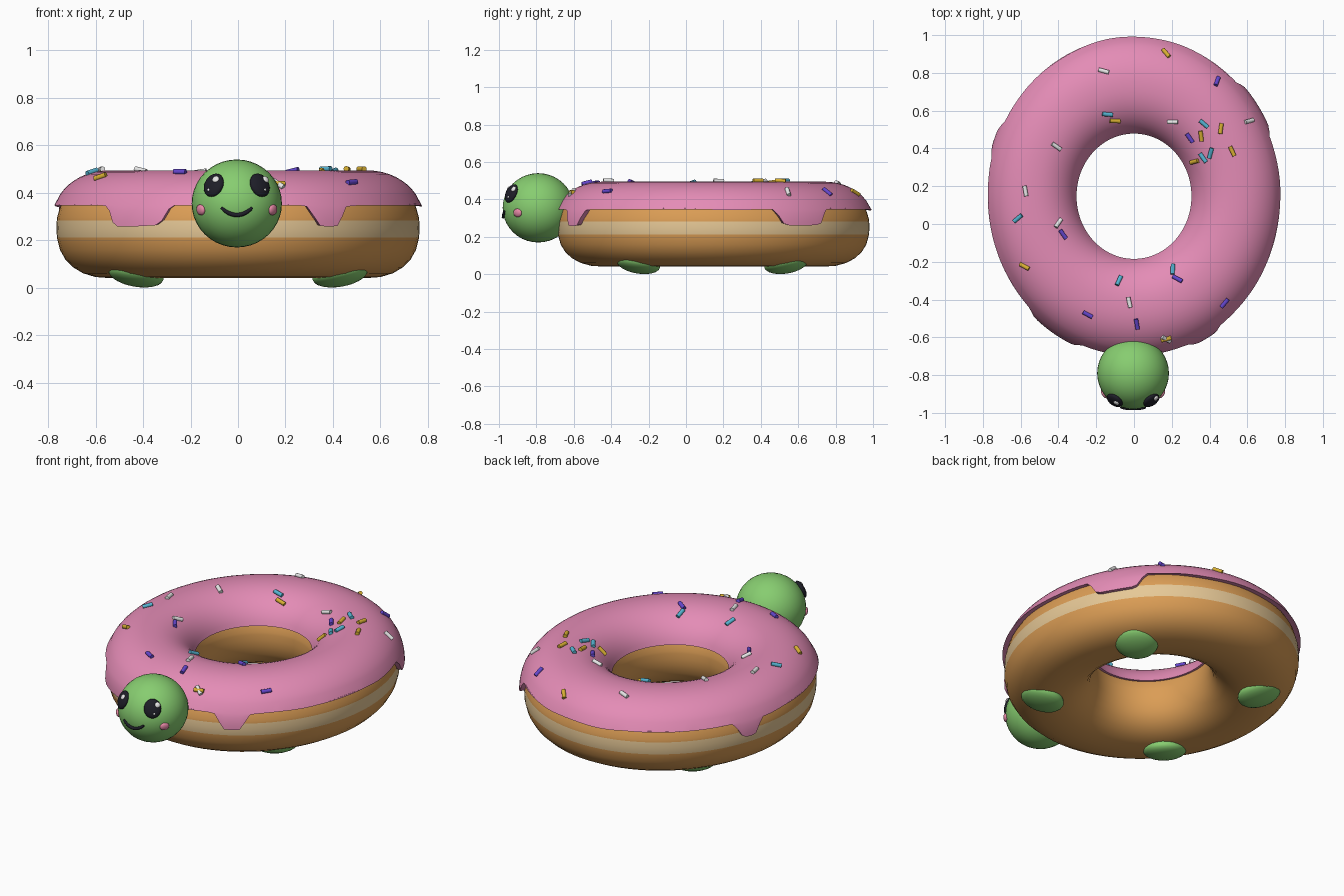
import bpy, bmesh, math
from mathutils import Vector, Matrix

if "Cube" in bpy.data.objects:
    bpy.data.objects.remove(bpy.data.objects["Cube"])

MAJOR, STRETCH, CY, CZ = 0.535, 1.09, 0.147, 0.25   # oval ring layout
ICE_A, ICE_B, ICE_P = 0.256, 0.245, 2.15            # icing cross-section
HEAD, HEAD_R = Vector((-0.005, -0.79, 0.355)), 0.19


def material(name, r, g, b):
    lin = [((c / 255 + 0.055) / 1.055) ** 2.4 for c in (r, g, b)]
    m = bpy.data.materials.new(name)
    m.diffuse_color = (*lin, 1)
    m.use_nodes = True
    m.node_tree.nodes["Principled BSDF"].inputs["Base Color"].default_value = m.diffuse_color
    return m


DOUGH = material("baked_dough", 219, 157, 85)
CREAM = material("pale_band", 230, 200, 150)
ICING = material("pink_icing", 228, 140, 182)
GREEN = material("green_skin", 135, 205, 112)
BLACK = material("black", 30, 30, 40)
WHITE = material("white", 238, 238, 238)
CHEEK = material("cheek_pink", 235, 140, 170)
YELLOW = material("yellow", 215, 175, 50)
CYAN = material("light_blue", 85, 180, 210)
PURPLE = material("purple", 100, 70, 205)


def finish(bm, name, *mats, angle=40):
    bmesh.ops.recalc_face_normals(bm, faces=bm.faces)
    me = bpy.data.meshes.new(name)
    bm.to_mesh(me)
    bm.free()
    ob = bpy.data.objects.new(name, me)
    bpy.context.collection.objects.link(ob)
    for m in mats:
        me.materials.append(m)
    bpy.ops.object.select_all(action='DESELECT')
    ob.select_set(True)
    bpy.context.view_layer.objects.active = ob
    bpy.ops.object.shade_smooth_by_angle(angle=math.radians(angle))
    return ob


def ring_point(theta, off, z):
    r = MAJOR + off
    return Vector((r * math.cos(theta), r * math.sin(theta) * STRETCH + CY, z))


def super_off(z, a, b, p):
    """Sideways reach of the cross-section at height z."""
    return a * max(0, 1 - abs((z - CZ) / b) ** p) ** (1 / p)


def sweep(bm, section, n):
    """Closed sweep round the ring; section(theta) gives (offset, z) points in a loop."""
    rings = []
    for i in range(n):
        t = 2 * math.pi * i / n
        rings.append([bm.verts.new(ring_point(t, o, z)) for o, z in section(t)])
    for i in range(n):
        a, b = rings[i], rings[(i + 1) % n]
        for j in range(len(a)):
            k = (j + 1) % len(a)
            bm.faces.new((a[j], a[k], b[k], b[j]))


# Dough ring with a pale band around the outside
LOW, HIGH = 0.212, 0.283


def dough_section(theta):
    outer = [CZ - 0.21 * math.cos(math.pi * k / 14) for k in range(15)]
    outer = [z for z in outer if not LOW - 0.01 < z < HIGH + 0.01] + [LOW, CZ, HIGH]
    pts = [(super_off(z, 0.23, 0.21, 2.3), z) for z in sorted(outer)]
    return pts + [(-o, z) for o, z in reversed(pts[1:-1])]


bm = bmesh.new()
sweep(bm, dough_section, 80)
for f in bm.faces:
    c = f.calc_center_median()
    outside = math.hypot(c.x, (c.y - CY) / STRETCH) > MAJOR
    f.material_index = int(outside and LOW < c.z < HIGH)
finish(bm, "dough_ring", DOUGH, CREAM)

# Icing cap with drips: (angle, half width) in degrees
DRIPS = [(237, 10), (-61, 5), (34, 9.5), (159, 4.5)]


def drip_depth(theta):
    depth = 0.004 * math.sin(5 * theta) + 0.003 * math.sin(11 * theta + 1)
    for centre, half in DRIPS:
        d = abs((math.degrees(theta) - centre + 180) % 360 - 180)
        s = min(1, max(0, (half + 2.5 - d) / 5))
        depth += 0.083 * s * s * (3 - 2 * s)
    return depth


def icing_section(theta):
    edge, pts = 0.347, []
    depth = drip_depth(theta)
    for k in range(5):                                  # drip, bottom upwards
        z = edge - depth * (1 - k / 4)
        pts.append((super_off(z, ICE_A, ICE_B, ICE_P), z))
    start, end = math.asin((edge - CZ) / ICE_B) + 0.08, math.pi - 0.33
    for k in range(1, 21):                              # over the top into the hole
        t = start + (end - start) * k / 20
        c, s = math.cos(t), math.sin(t)
        a = ICE_A if c > 0 else 0.243
        o = math.copysign(a * abs(c) ** (2 / ICE_P), c)
        pts.append((o, CZ + ICE_B * s ** (2 / ICE_P)))
    pts.append((-0.19, pts[-1][1] + 0.005))             # hidden underside
    pts.append((0.19, edge - depth + 0.01))
    return pts


bm = bmesh.new()
sweep(bm, icing_section, 180)
finish(bm, "icing", ICING, angle=50)


# Rounded parts: ellipsoids turned to face along a normal
def ellipsoid(name, centre, normal, size, mat, seg=24):
    rot = normal.to_track_quat('Z', 'Y').to_matrix().to_4x4()
    bm = bmesh.new()
    bmesh.ops.create_uvsphere(bm, u_segments=seg, v_segments=seg // 2, radius=1,
                              matrix=Matrix.Translation(centre) @ rot @ Matrix.Diagonal((*size, 1)))
    return finish(bm, name, mat, angle=60)


def on_head(x, z, lift=0.0):
    """Point on the face at the given x and z, with its normal."""
    dx, dz = x - HEAD.x, z - HEAD.z
    n = Vector((dx, -math.sqrt(HEAD_R ** 2 - dx * dx - dz * dz), dz)).normalized()
    return HEAD + n * (HEAD_R + lift), n


ellipsoid("head", HEAD, Vector((0, -1, 0)), (HEAD_R, HEAD_R * 0.975, HEAD_R), GREEN, 40)

for side, label in ((-1, "left"), (1, "right")):
    x = HEAD.x + side * 0.097
    p, n = on_head(x, 0.432)
    ellipsoid(label + "_eye", p, n, (0.047, 0.053, 0.02), BLACK)
    p, n = on_head(x + 0.015, 0.448, 0.016)
    ellipsoid(label + "_eye_glint", p, n, (0.016, 0.016, 0.008), WHITE, 12)
    p, n = on_head(x + side * 0.012, 0.408, 0.016)
    ellipsoid(label + "_eye_small_glint", p, n, (0.007, 0.007, 0.005), WHITE, 10)
    p, n = on_head(HEAD.x + side * 0.152, 0.328)
    ellipsoid(label + "_cheek", p, n, (0.027, 0.023, 0.012), CHEEK, 16)
    # Stubby feet, tilted outwards
    for fy, end in ((-0.255, "front"), (0.535, "back")):
        out = Vector((side * 0.43, fy - CY, 0)).normalized()
        ellipsoid(end + "_" + label + "_foot", Vector((side * 0.43, fy, 0.055)),
                  out * 0.24 - Vector((0, 0, 1)), (0.118, 0.118, 0.048), GREEN)

# Smile: a tube hugging the face
bm = bmesh.new()
prev = None
STEPS = 14
for i in range(STEPS + 1):
    u = 2 * i / STEPS - 1
    p, n = on_head(HEAD.x + 0.064 * u, 0.307 + 0.03 * u * u, 0.003)
    tangent = Vector((1, 0, 0.9 * u)).normalized()
    side = n.cross(tangent).normalized()
    r = 0.009 * (1 - 0.35 * u ** 4)
    loop = [bm.verts.new(p + (side * math.cos(a) + n * math.sin(a)) * r)
            for a in (math.tau * k / 8 for k in range(8))]
    if prev:
        for k in range(8):
            bm.faces.new((prev[k], prev[(k + 1) % 8], loop[(k + 1) % 8], loop[k]))
    if i in (0, STEPS):
        bm.faces.new(loop)
    prev = loop
finish(bm, "smile", BLACK, angle=60)


# Sprinkles lying on the icing: (x, y, heading in degrees)
def icing_point(x, y):
    o = math.hypot(x, (y - CY) / STRETCH) - MAJOR
    a = ICE_A if o > 0 else 0.243
    return Vector((x, y, CZ + ICE_B * max(0.02, 1 - abs(o / a) ** ICE_P) ** (1 / ICE_P)))


SPRINKLES = {
    "white": (WHITE, [(-.16, .81, -15), (-.41, .41, -35), (-.575, .175, -80), (-.40, .005, 55),
                      (.205, .54, 0), (.61, .545, 15), (-.025, -.415, -78), (.17, -.61, -30)]),
    "yellow": (YELLOW, [(.17, .905, -50), (-.10, .545, -3), (.46, .505, 82), (.355, .465, -83),
                        (.52, .385, -65), (.32, .33, 15), (-.58, -.225, -28), (.17, -.61, 15)]),
    "blue": (CYAN, [(-.14, .58, -5), (.37, .53, -40), (.405, .375, 75), (.365, .35, -55),
                    (-.615, .03, 40), (-.08, -.30, 65), (.205, -.24, 88)]),
    "purple": (PURPLE, [(.44, .755, 70), (.295, .455, -55), (-.375, -.055, -55), (-.245, -.48, -28),
                        (.015, -.53, -80), (.23, -.29, -28), (.48, -.42, 50)]),
}
for label, (mat, places) in SPRINKLES.items():
    bm = bmesh.new()
    for x, y, deg in places:
        d = Vector((math.cos(math.radians(deg)), math.sin(math.radians(deg)))) * 0.02
        a, b = icing_point(x - d.x, y - d.y), icing_point(x + d.x, y + d.y)
        rot = (b - a).to_track_quat('Z', 'Y').to_matrix().to_4x4()
        mid = (a + b) / 2 + Vector((0, 0, 0.006))
        bmesh.ops.create_cone(bm, cap_ends=True, segments=10, radius1=0.0115, radius2=0.0115,
                              depth=0.056, matrix=Matrix.Translation(mid) @ rot)
    finish(bm, label + "_sprinkles", mat)
